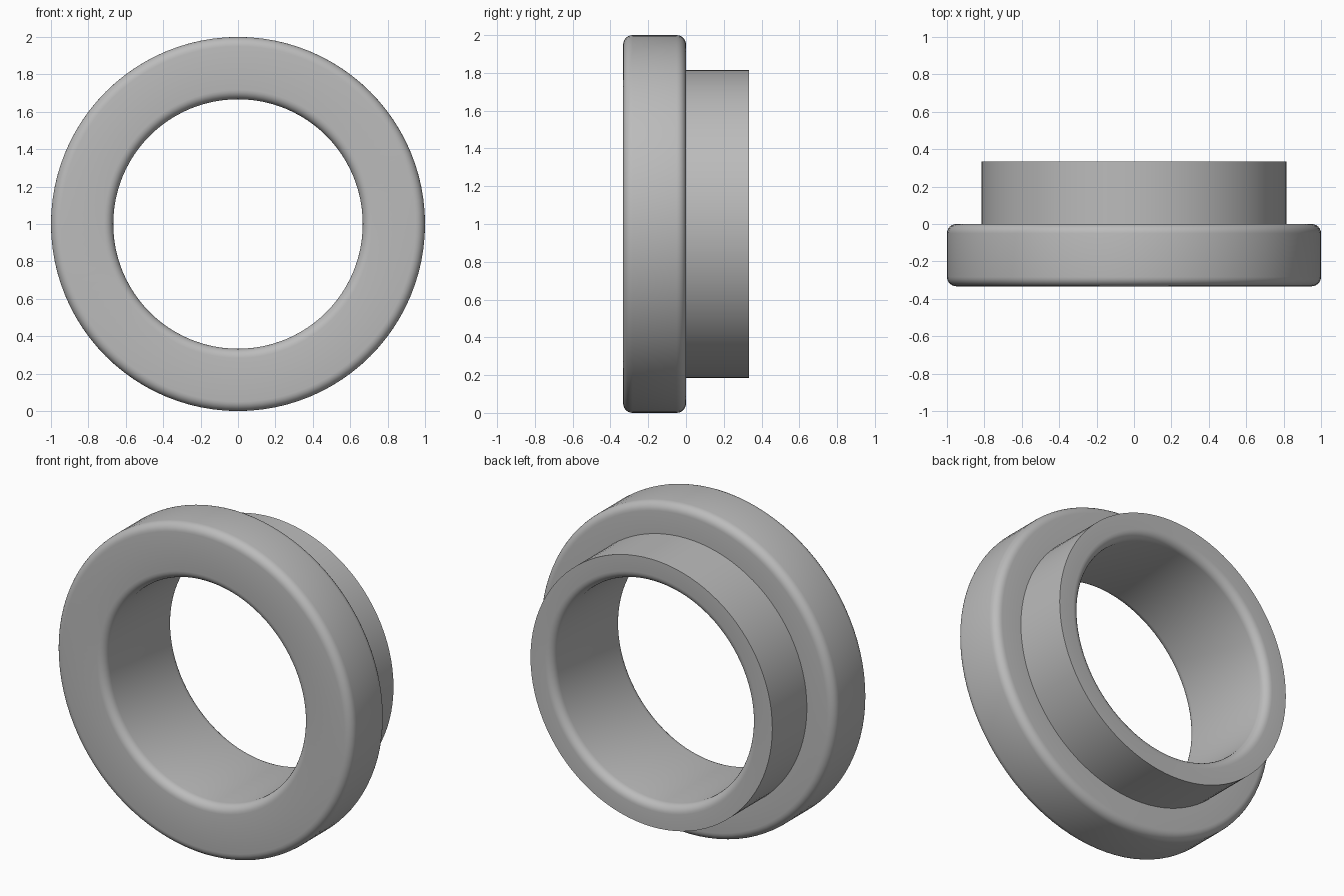
import bpy, bmesh
from math import sin, cos, pi, radians

cube = bpy.data.objects.get("Cube")
if cube:
    bpy.data.objects.remove(cube, do_unlink=True)

BORE, COLLAR, FLANGE = 0.667, 0.815, 1.0   # radii
FRONT, BACK = -0.333, 0.333                # ends along y
FILLET, STEPS, SIDES = 0.05, 6, 96


def fillet(r, y, start):
    """Quarter arc about (r, y), turning clockwise from the start angle."""
    angles = [start - pi / 2 * i / STEPS for i in range(STEPS + 1)]
    return [(r + FILLET * cos(a), y + FILLET * sin(a)) for a in angles]


# Closed cross-section as (radius, y)
profile = (
    fillet(BORE + FILLET, BACK - FILLET, pi)        # rear bore edge
    + [(COLLAR, BACK), (COLLAR, 0)]                 # sharp collar and step
    + fillet(FLANGE - FILLET, -FILLET, pi / 2)      # rear flange edge
    + fillet(FLANGE - FILLET, FRONT + FILLET, 0)    # front flange edge
    + fillet(BORE + FILLET, FRONT + FILLET, -pi / 2)  # front bore edge
)

# Revolve the section around the y axis
bm = bmesh.new()
rings = []
for i in range(SIDES):
    a = 2 * pi * i / SIDES
    rings.append([bm.verts.new((r * cos(a), y, 1 + r * sin(a))) for r, y in profile])
for i, ring in enumerate(rings):
    following = rings[(i + 1) % SIDES]
    for j in range(len(profile)):
        k = (j + 1) % len(profile)
        bm.faces.new((ring[j], ring[k], following[k], following[j]))
bmesh.ops.recalc_face_normals(bm, faces=bm.faces)
mesh = bpy.data.meshes.new("flanged_bushing")
bm.to_mesh(mesh)
bm.free()

bushing = bpy.data.objects.new("flanged_bushing", mesh)
bpy.context.collection.objects.link(bushing)

# Plain grey finish
grey = bpy.data.materials.new("plain_grey")
grey.use_nodes = True
colour = (0.5, 0.5, 0.5, 1)
grey.diffuse_color = colour
grey.node_tree.nodes["Principled BSDF"].inputs["Base Color"].default_value = colour
mesh.materials.append(grey)

# Smooth curves with crisp collar edges
bpy.ops.object.select_all(action="DESELECT")
bushing.select_set(True)
bpy.context.view_layer.objects.active = bushing
bpy.ops.object.shade_smooth_by_angle(angle=radians(30))
